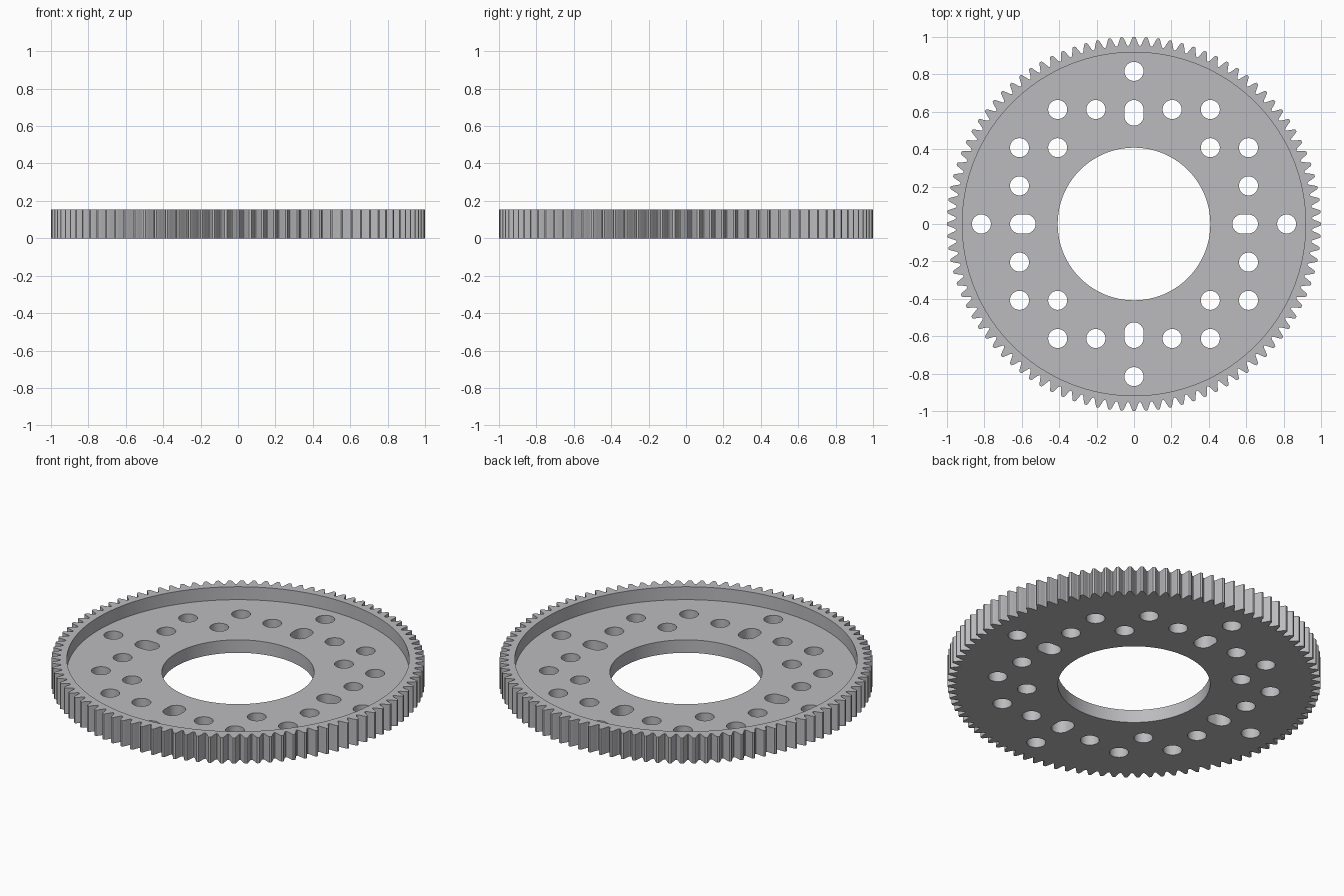
import bpy, bmesh, math

cube = bpy.data.objects.get("Cube")
if cube:
    bpy.data.objects.remove(cube, do_unlink=True)

TEETH = 96
HEIGHT = 0.153
PLATE = HEIGHT / 2      # thickness of the web inside the rim
PITCH = 0.204           # spacing of the hole grid
HOLE_R = 0.051
BORE_R = 0.408
RECESS_R = 0.918


def circle(cx, cy, r, n=32):
    return [(cx + r * math.cos(math.tau * i / n),
             cy + r * math.sin(math.tau * i / n)) for i in range(n)]


def slot(inner, outer, angle, n=16):
    """Radial slot running from the inner to the outer centre."""
    pts = []
    for centre, start in ((outer, -math.pi / 2), (inner, math.pi / 2)):
        for i in range(n + 1):
            a = start + math.pi * i / n
            pts.append((centre + HOLE_R * math.cos(a), HOLE_R * math.sin(a)))
    c, s = math.cos(angle), math.sin(angle)
    return [(x * c - y * s, x * s + y * c) for x, y in pts]


def tooth_outline():
    # half tooth: (fraction of the tooth pitch, radius)
    half = [(0.09, 1.0), (0.145, 0.995), (0.25, 0.979),
            (0.34, 0.965), (0.41, 0.956), (0.47, 0.953)]
    tooth = [(-f, r) for f, r in reversed(half)] + half
    step = math.tau / TEETH
    return [(r * math.cos((k + f) * step), r * math.sin((k + f) * step))
            for k in range(TEETH) for f, r in tooth]


# All closed outlines of the gear: teeth, bore, round holes and slots
outlines = [tooth_outline(), circle(0, 0, BORE_R, 128)]
for sx in (-1, 1):
    for sy in (-1, 1):
        for i, j in ((2, 2), (2, 3), (3, 2), (1, 3), (3, 1)):
            outlines.append(circle(sx * i * PITCH, sy * j * PITCH, HOLE_R))
for k in range(4):
    a = k * math.pi / 2
    outlines.append(circle(4 * PITCH * math.cos(a), 4 * PITCH * math.sin(a), HOLE_R))
    outlines.append(slot(0.577, 3 * PITCH, a))

# Extruded blank
curve = bpy.data.curves.new("gear_outline", "CURVE")
curve.dimensions = "2D"
curve.fill_mode = "BOTH"
curve.extrude = HEIGHT / 2
for pts in outlines:
    spline = curve.splines.new("POLY")
    spline.points.add(len(pts) - 1)
    for p, (x, y) in zip(spline.points, pts):
        p.co = (x, y, 0, 1)
    spline.use_cyclic_u = True
blank = bpy.data.objects.new("gear_outline", curve)
bpy.context.collection.objects.link(blank)
bpy.context.view_layer.update()
mesh = bpy.data.meshes.new_from_object(
    blank.evaluated_get(bpy.context.evaluated_depsgraph_get()))
bpy.data.objects.remove(blank, do_unlink=True)

bm = bmesh.new()
bm.from_mesh(mesh)
bmesh.ops.remove_doubles(bm, verts=bm.verts, dist=1e-5)
bmesh.ops.recalc_face_normals(bm, faces=bm.faces)
bmesh.ops.translate(bm, verts=bm.verts, vec=(0, 0, HEIGHT / 2))
bm.to_mesh(mesh)
bm.free()
mesh.name = "toothed_ring_gear"
gear = bpy.data.objects.new("toothed_ring_gear", mesh)
bpy.context.collection.objects.link(gear)

# Recess in the upper side, leaving the toothed rim standing
bpy.ops.mesh.primitive_cylinder_add(vertices=160, radius=RECESS_R, depth=0.2,
                                    location=(0, 0, PLATE + 0.1))
cutter = bpy.context.object
cutter.name = "recess_cutter"
cutter.hide_render = True
mod = gear.modifiers.new("recess", "BOOLEAN")
mod.operation = "DIFFERENCE"
mod.solver = "EXACT"
mod.object = cutter
bpy.ops.object.select_all(action="DESELECT")
gear.select_set(True)
bpy.context.view_layer.objects.active = gear
bpy.ops.object.modifier_apply(modifier=mod.name)
bpy.data.objects.remove(cutter, do_unlink=True)

# Single grey metal
grey = bpy.data.materials.new("light_grey_metal")
grey.use_nodes = True
colour = (0.50, 0.495, 0.515, 1)
grey.diffuse_color = colour
grey.node_tree.nodes["Principled BSDF"].inputs["Base Color"].default_value = colour
gear.data.materials.clear()
gear.data.materials.append(grey)
for poly in gear.data.polygons:
    poly.material_index = 0
bpy.ops.object.shade_smooth_by_angle(angle=math.radians(25))
